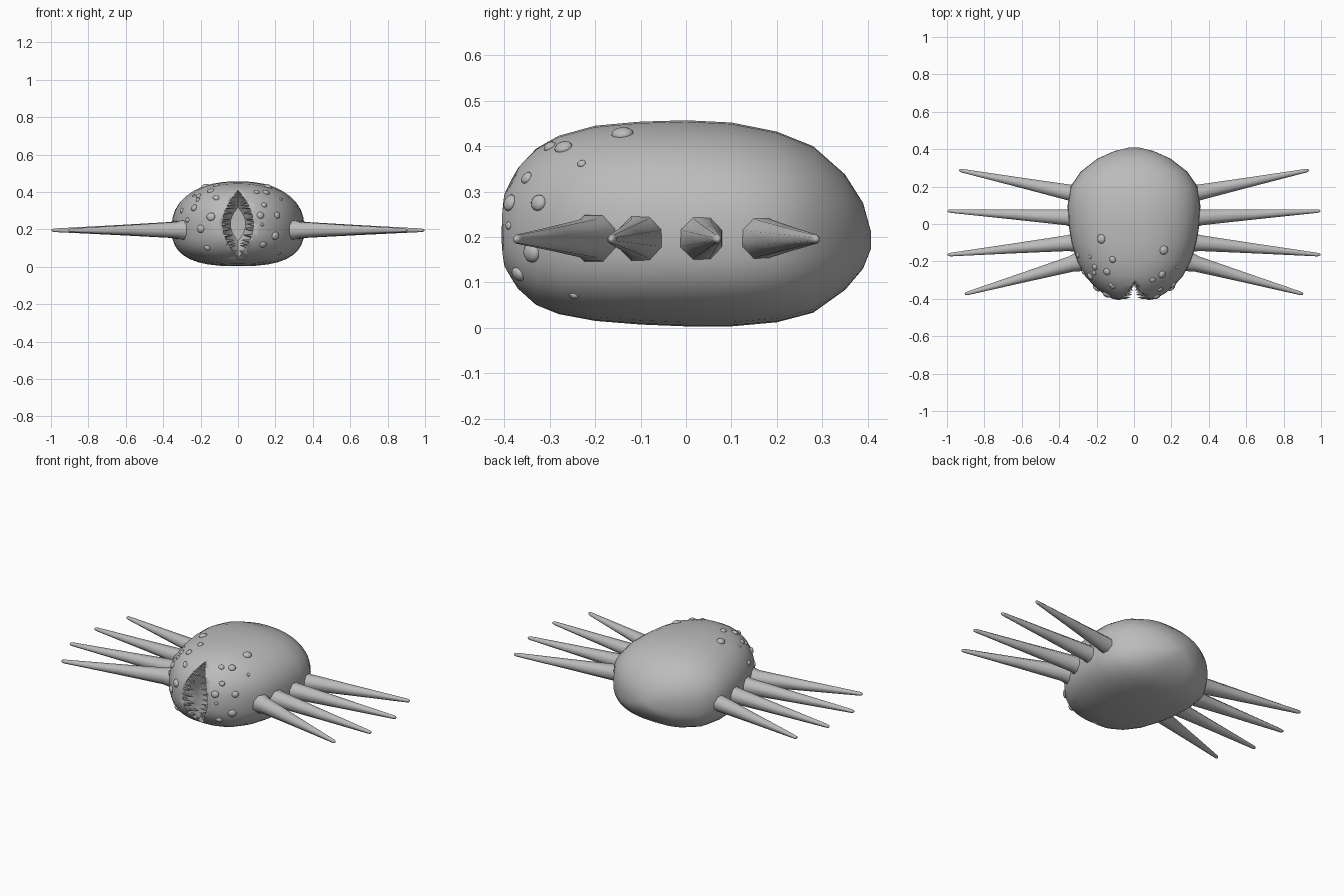
import bpy, bmesh, math
from mathutils import Vector
from mathutils.bvhtree import BVHTree

if "Cube" in bpy.data.objects:
    bpy.data.objects.remove(bpy.data.objects["Cube"])

skin = bpy.data.materials.new("grey skin")
skin.diffuse_color = (0.5, 0.5, 0.5, 1)
skin.use_nodes = True
skin.node_tree.nodes["Principled BSDF"].inputs["Base Color"].default_value = skin.diffuse_color


def finish(name, bm, angle=40):
    bmesh.ops.recalc_face_normals(bm, faces=bm.faces)
    me = bpy.data.meshes.new(name)
    bm.to_mesh(me)
    bm.free()
    me.materials.append(skin)
    ob = bpy.data.objects.new(name, me)
    bpy.context.collection.objects.link(ob)
    bpy.ops.object.select_all(action='DESELECT')
    ob.select_set(True)
    bpy.context.view_layer.objects.active = ob
    bpy.ops.object.shade_smooth_by_angle(angle=math.radians(angle))
    return ob


def loft(bm, rings):
    rows = [[bm.verts.new(p) for p in r] for r in rings]
    n = len(rows[0])
    for a, b in zip(rows, rows[1:]):
        for i in range(n):
            j = (i + 1) % n
            bm.faces.new((a[i], a[j], b[j], b[i]))
    bm.faces.new(rows[0])
    bm.faces.new(rows[-1][::-1])


def tube(bm, a, b, sections, sides):
    """Round sections (fraction along a-b, radius)."""
    a, b = Vector(a), Vector(b)
    q = (b - a).to_track_quat('Z', 'Y')
    loft(bm, [[a.lerp(b, t) + q @ Vector((r * math.cos(2 * math.pi * (i + .5) / sides),
               r * math.sin(2 * math.pi * (i + .5) / sides), 0))
               for i in range(sides)] for t, r in sections])


# Body: rounded sections along y (y, half width, bottom, top)
stations = [(-.412, .05, .185, .26), (-.40, .115, .13, .31), (-.37, .167, .085, .355),
            (-.33, .215, .05, .395), (-.28, .26, .03, .423), (-.2, .305, .015, .445),
            (-.1, .335, .007, .454), (0, .35, .003, .457), (.1, .355, .003, .452),
            (.2, .34, .012, .432), (.28, .285, .033, .40), (.35, .195, .083, .338),
            (.39, .105, .13, .275), (.408, .03, .175, .21)]


def spow(v, e):
    return math.copysign(abs(v) ** e, v)


def section(y, w, zb, zt, n=36):
    mid = zb + (zt - zb) * .46
    pts = []
    for i in range(n):
        t = 2 * math.pi * i / n
        c, s = math.cos(t), math.sin(t)
        e = .88 if s > 0 else .74
        h = zt - mid if s > 0 else mid - zb
        pts.append((w * spow(c, e), y, mid + h * spow(s, e)))
    return pts


bm = bmesh.new()
loft(bm, [section(*s) for s in stations])
bmesh.ops.recalc_face_normals(bm, faces=bm.faces)
tree = BVHTree.FromBMesh(bm)
body = finish("body", bm, 50)

# Mouth: pointed vertical slit cut into the front
ZC, ZH, MW = .228, .18, .083


def lip(z):
    return MW * max(0, 1 - (abs(z - ZC) / ZH) ** 1.9)


zs = [ZC - ZH * math.cos(math.pi * i / 16) for i in range(17)]
outline = [(lip(z), z) for z in zs] + [(-lip(z), z) for z in zs[-2:0:-1]]
bm = bmesh.new()
loft(bm, [[(x * k, y, ZC + (z - ZC) * k) for x, z in outline]
          for y, k in ((-.6, 1), (-.28, 1), (-.2, .85), (-.15, .5))])
cutter = finish("mouth_cutter", bm)
cutter.hide_render = True
cutter.hide_viewport = True
mod = body.modifiers.new("mouth", 'BOOLEAN')
mod.operation = 'DIFFERENCE'
mod.solver = 'EXACT'
mod.object = cutter
bpy.context.view_layer.objects.active = body
bpy.ops.object.modifier_apply(modifier="mouth")
bpy.data.objects.remove(cutter)

# Teeth: small cones along both lips, in two rows
bm = bmesh.new()
for side in (-1, 1):
    for row, count in ((.014, 11), (.05, 8)):
        for i in range(count):
            z = ZC + ZH * .84 * (2 * i / (count - 1) - 1)
            x = lip(z)
            hit = tree.ray_cast(Vector((x, -1, z)), Vector((0, 1, 0)))[0]
            y = hit.y + row
            size = min(.042, x * .75)
            tube(bm, (side * (x + .008), y, z),
                 (side * (x - size), y - .008, z + (ZC - z) * .06),
                 ((0, .0095), (.55, .006), (1, .0008)), 6)
finish("teeth", bm)

# Spikes: four tapering eight-sided legs on each side
legs = [((.27, -.195), (.905, -.375)), ((.28, -.095), (.996, -.165)),
        ((.29, .032), (.996, .07)), ((.28, .155), (.935, .288))]
for k, (a, b) in enumerate(legs):
    for side, label in ((-1, "left"), (1, "right")):
        bm = bmesh.new()
        tube(bm, (side * a[0], a[1], .197), (side * b[0], b[1], .195),
             ((0, .058), (.06, .054), (.10, .046), (.5, .029), (.975, .0105),
              (.993, .008), (1, .003)), 8)
        finish(f"spike_{label}_{k + 1}", bm, 50)

# Warts: flattened bumps; seen along y (x, z, size) or along z (x, y, size)
front = [(-.235, .315, .021), (-.27, .25, .016), (-.2, .203, .024), (-.145, .267, .025),
         (-.165, .1, .018), (-.214, .358, .014), (-.123, .372, .014), (-.3, .30, .017),
         (.12, .275, .021), (.21, .275, .02), (.2, .165, .024), (.135, .118, .019),
         (.14, .33, .016), (.13, .225, .01), (.22, .07, .01)]
top = [(-.175, -.08, .025), (.16, -.14, .025), (-.115, -.19, .018), (-.145, -.255, .02),
       (-.115, -.335, .016), (.15, -.27, .021), (.23, -.23, .01), (-.235, -.175, .01),
       (.1, -.3, .016), (-.21, -.23, .017)]
rays = [(Vector((x, -1, z)), Vector((0, 1, 0)), r) for x, z, r in front]
rays += [(Vector((x, y, 1)), Vector((0, 0, -1)), r) for x, y, r in top]
bm = bmesh.new()
for start, way, r in rays:
    hit, normal = tree.ray_cast(start, way)[:2]
    if hit is None:
        continue
    if normal.dot(way) > 0:
        normal = -normal
    vs = bmesh.ops.create_uvsphere(bm, u_segments=12, v_segments=8, radius=1)["verts"]
    q = normal.to_track_quat('Z', 'Y')
    for v in vs:
        v.co = hit + q @ Vector((v.co.x * r, v.co.y * r * .9, v.co.z * r * .55))
finish("warts", bm, 60)
